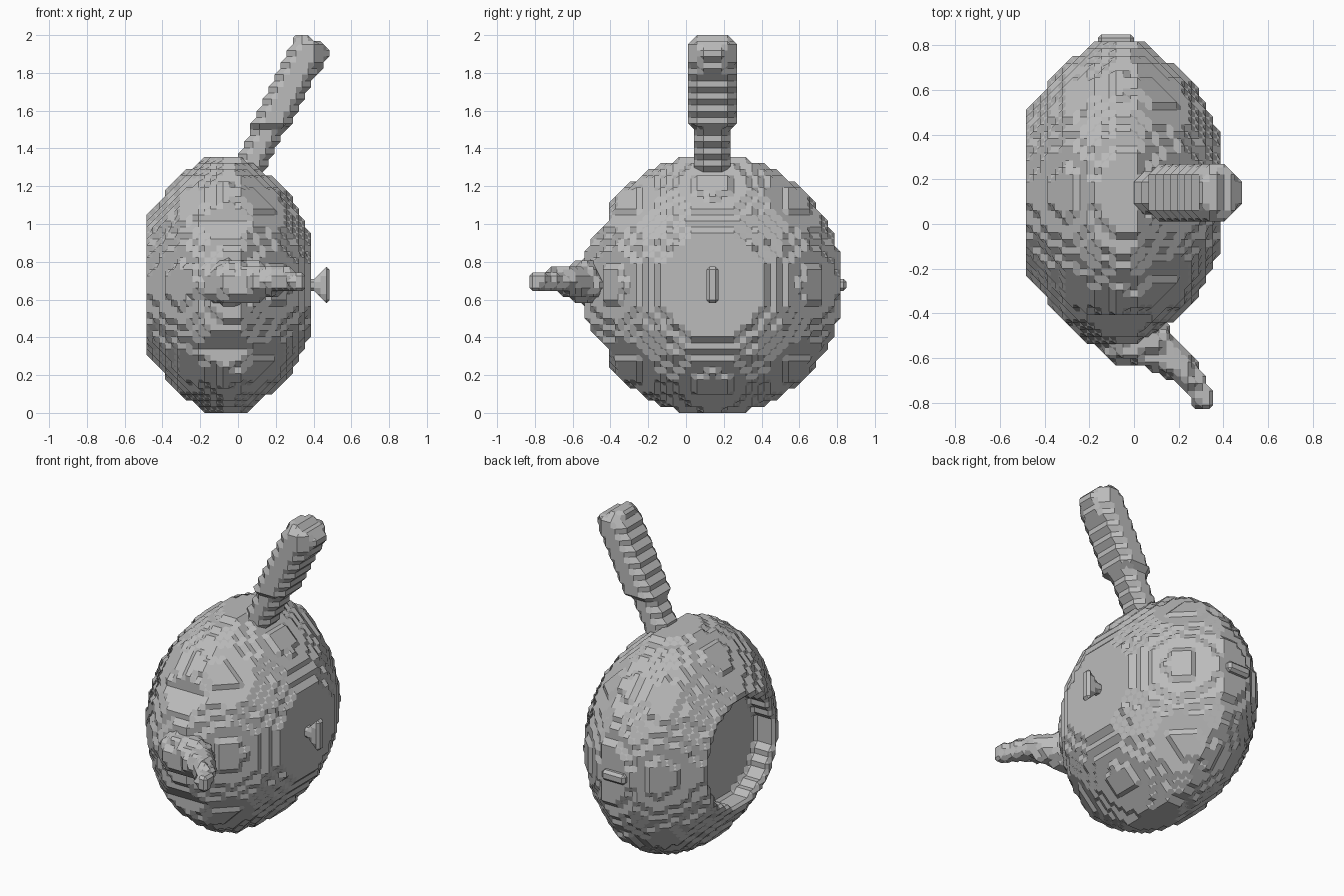
import bpy, bmesh
from math import hypot, floor, atan2
from mathutils import Vector

old = bpy.data.objects.get("Cube")
if old:
    bpy.data.objects.remove(old, do_unlink=True)

PITCH = 2 / 62                # size of one voxel step
CY, CZ = 0.14, 21 * PITCH     # axis of the round body, running along x
ORIGIN = Vector((0, CY, 0))   # grid lines pass through the body axis

grey = bpy.data.materials.new("stone_grey")
grey.use_nodes = True
grey.diffuse_color = (0.5, 0.5, 0.5, 1)
grey.node_tree.nodes["Principled BSDF"].inputs["Base Color"].default_value = (0.5, 0.5, 0.5, 1)


def interpolate(points, x):
    """Piecewise linear profile lookup; negative outside its range."""
    for (x0, r0), (x1, r1) in zip(points, points[1:]):
        if x0 <= x <= x1:
            return r0 + (r1 - r0) * (x - x0) / (x1 - x0)
    return -1


def in_chain(p, chain):
    """Inside a chain of tapered round segments (point, radius)."""
    for (a, ra), (b, rb) in zip(chain, chain[1:]):
        a, b = Vector(a), Vector(b)
        t = max(0, min(1, (p - a).dot(b - a) / (b - a).length_squared))
        if (p - a.lerp(b, t)).length < ra + (rb - ra) * t:
            return True
    return False


def stepped_part(name, inside, low, high):
    """Fill a grid from an inside test, then skin it with chamfered steps."""
    rng = [range(floor((l - o) / PITCH) - 1, floor((h - o) / PITCH) + 2)
           for l, h, o in zip(low, high, ORIGIN)]
    cells = {(i, j, k) for i in rng[0] for j in rng[1] for k in rng[2]
             if inside(Vector((i + 0.5, j + 0.5, k + 0.5)) * PITCH + ORIGIN)}
    # blocky skin: one quad on every open cell side
    bm = bmesh.new()
    corner = {}
    for c in cells:
        for axis in range(3):
            for side in (0, 1):
                near = list(c)
                near[axis] += 2 * side - 1
                if tuple(near) in cells:
                    continue
                quad = []
                for u, v in ((0, 0), (1, 0), (1, 1), (0, 1)):
                    q = list(c)
                    q[axis] += side
                    q[(axis + 1) % 3] += u
                    q[(axis + 2) % 3] += v
                    q = tuple(q)
                    if q not in corner:
                        corner[q] = bm.verts.new(Vector(q) * PITCH + ORIGIN)
                    quad.append(corner[q])
                bm.faces.new(quad if side else quad[::-1])
    bm.normal_update()
    bm.faces.index_update()
    # chamfered skin: join the quad centres around every corner
    centres = [f.calc_center_median() for f in bm.faces]
    polys = []
    for v in bm.verts:
        n = sum((f.normal for f in v.link_faces), Vector())
        if n.length < 0.01 or len(v.link_faces) < 3:
            continue
        n.normalize()
        s = n.orthogonal().normalized()
        t = n.cross(s)
        ring = sorted((f.index for f in v.link_faces),
                      key=lambda i: atan2((centres[i] - v.co).dot(t), (centres[i] - v.co).dot(s)))
        polys.append(ring)
    bm.free()
    mesh = bpy.data.meshes.new(name)
    mesh.from_pydata(centres, [], polys)
    mesh.validate()
    mesh.materials.append(grey)
    obj = bpy.data.objects.new(name, mesh)
    bpy.context.collection.objects.link(obj)
    return obj


# Round body with a recessed opening on one side
BODY = [(-0.48, 0.36), (-0.43, 0.42), (-0.38, 0.495), (-0.3, 0.585), (-0.2, 0.66), (-0.08, 0.692),
        (0.02, 0.685), (0.1, 0.63), (0.2, 0.555), (0.3, 0.44), (0.35, 0.35), (0.39, 0.25)]


def body(p):
    r = hypot(p.y - CY, p.z - CZ)
    if p.x < -0.355 and r < 0.325:
        return False
    # the side below the spout narrows to a blunt cone
    if p.y < -0.4 and abs(p.z - CZ) > 0.1 + (p.y + 0.62) * 1.1:
        return False
    return r < interpolate(BODY, p.x)


# Small ridge on the back of the body
def back_ridge(p):
    return -0.16 < p.x < 0 and 0.7 < p.y < 0.845 and abs(p.z - CZ) < PITCH


# Spout swelling out of the body and tapering to its tip
SPOUT = [((-0.08, -0.40, 0.69), 0.22), ((-0.04, -0.50, 0.69), 0.135),
         ((0.08, -0.54, 0.69), 0.11), ((0.21, -0.64, 0.70), 0.07), ((0.32, -0.79, 0.70), 0.05)]


def spout(p):
    return in_chain(p, SPOUT)


# Slanted handle: thin neck, then a wider grip with a rounded end
def handle(p):
    d = Vector((p.x - 0.025, 0, p.z - 1.23))
    axis = Vector((0.45, 0, 0.893))
    along, across = d.dot(axis), d.cross(axis).y
    wide = 0.113 if p.z > 1.52 else 0.085
    thick = 0.1 if p.z > 1.48 else 0.08
    a, b = abs(p.y - CY) / wide, abs(across) / thick
    return 0 < along < 0.83 and a < 1 and b < 1 and a + b < 1.6 - max(0, along - 0.78) * 8


# Flared thin knob opposite the opening
def knob(p):
    return (0.3 < p.x < 0.485 and abs(p.y - CY) < PITCH
            and abs(p.z - CZ) < 0.035 + max(0, p.x - 0.39) * 0.7)


stepped_part("body", body, (-0.5, -0.6, 0), (0.4, 0.88, 1.4))
stepped_part("back_ridge", back_ridge, (-0.2, 0.66, 0.6), (0.04, 0.88, 0.76))
stepped_part("spout", spout, (-0.34, -0.88, 0.4), (0.42, -0.14, 0.98))
stepped_part("handle", handle, (-0.1, 0, 1.1), (0.55, 0.3, 2.04))
stepped_part("knob", knob, (0.3, 0.06, 0.5), (0.5, 0.22, 0.86))
